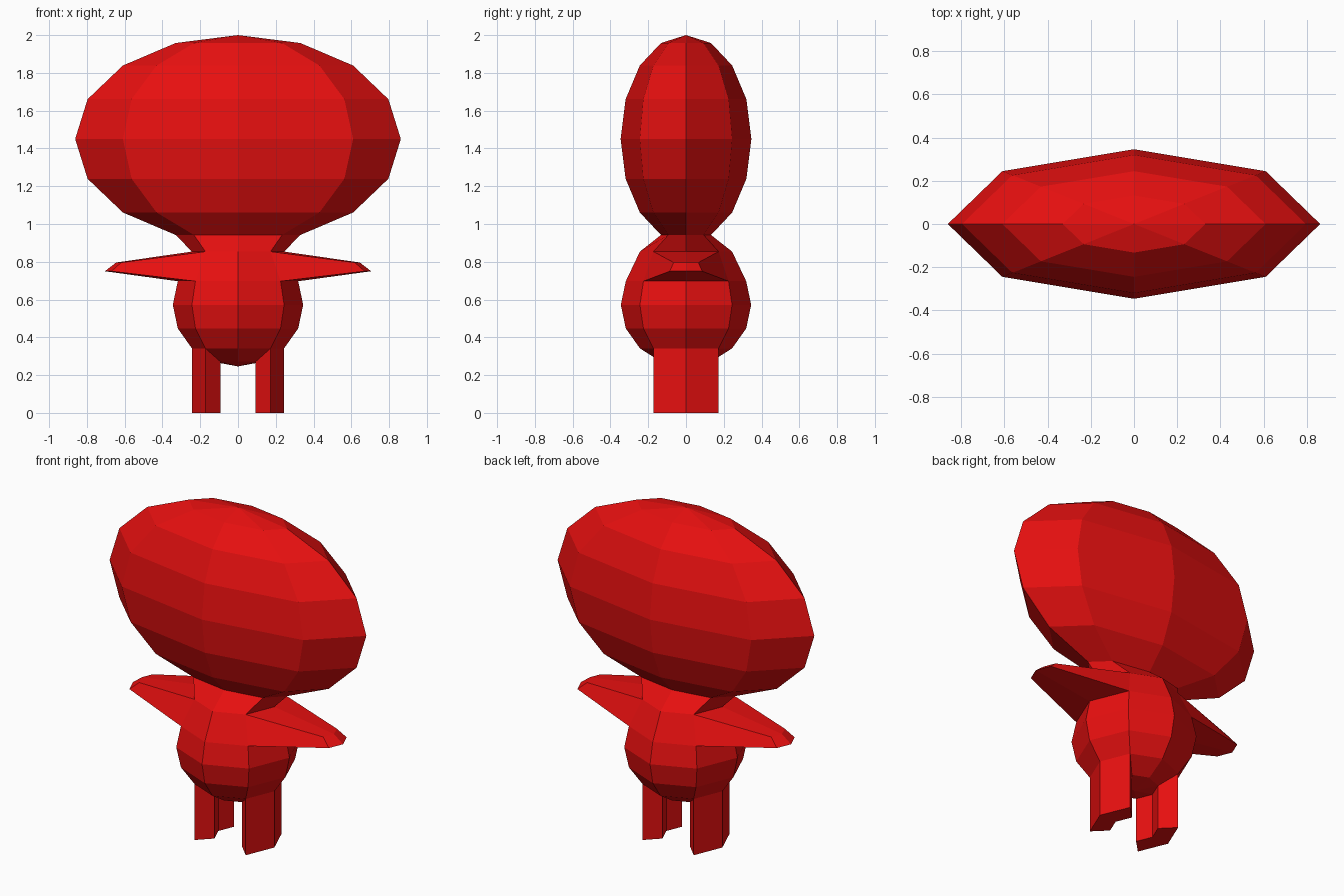
import bpy, bmesh, math

if "Cube" in bpy.data.objects:
    bpy.data.objects.remove(bpy.data.objects["Cube"])

SEG = 8
D = math.sin(math.radians(22.5))
C = math.cos(math.radians(22.5))
H = math.sqrt(0.5)

# (height, x radius, y radius) of each loop, from belly up to crown
BODY_Z, BODY_R, BODY_H = 0.572, 0.345, 0.326
HEAD_Z, HEAD_X, HEAD_Y, HEAD_H = 1.45, 0.862, 0.346, 0.55
rings = [(BODY_Z - c * BODY_H, s * BODY_R, s * BODY_R)
         for c, s in ((C, D), (H, H), (D, C), (0, 1))]
rings += [(0.697, BODY_R * C, BODY_R * C), (0.854, BODY_R * H, BODY_R * H)]
rings += [(HEAD_Z + c * HEAD_H, s * HEAD_X, s * HEAD_Y)
          for c, s in ((-C, D), (-H, H), (-D, C), (0, 1), (D, C), (H, H), (C, D))]

bm = bmesh.new()
loops = [[bm.verts.new((rx * math.cos(i * math.tau / SEG),
                        ry * math.sin(i * math.tau / SEG), z))
          for i in range(SEG)] for z, rx, ry in rings]

# Torso, neck and head as one continuous skin
grid = []
for a, b in zip(loops, loops[1:]):
    grid.append([bm.faces.new((a[i], a[(i + 1) % SEG], b[(i + 1) % SEG], b[i]))
                 for i in range(SEG)])
belly = bm.verts.new((0, 0, BODY_Z - BODY_H))
crown = bm.verts.new((0, 0, HEAD_Z + HEAD_H))
for i in range(SEG):
    j = (i + 1) % SEG
    bm.faces.new((belly, loops[0][j], loops[0][i]))
    bm.faces.new((crown, loops[-1][i], loops[-1][j]))


def pull_out(faces, place):
    """Extrude a group of faces and move the new points with place(co)."""
    new = bmesh.ops.extrude_face_region(bm, geom=faces)["geom"]
    for v in new:
        if isinstance(v, bmesh.types.BMVert):
            v.co = place(v.co.copy())
    old = [f for f in faces if f.is_valid]
    if old:
        bmesh.ops.delete(bm, geom=old, context='FACES')


def leg_end(co):
    return (co.x, co.y, 0)


def arm_end(co):
    # Shrunken copy of the shoulder patch, out at the hand
    k = 0.38
    base, tip, z = (BODY_R * H, 0.645, 0.796) if co.z > 0.8 else (BODY_R * C, 0.705, 0.75)
    x = tip - (base - abs(co.x)) * k
    return (math.copysign(x, co.x), co.y * k, z)


# Legs from the lower belly, arms from the shoulders, on both sides
for side in ((7, 0), (3, 4)):
    pull_out([grid[0][i] for i in side], leg_end)
    pull_out([grid[4][i] for i in side], arm_end)

bmesh.ops.recalc_face_normals(bm, faces=bm.faces[:])
mesh = bpy.data.meshes.new("figure")
bm.to_mesh(mesh)
bm.free()

red = bpy.data.materials.new("red")
red.diffuse_color = (0.8, 0.005, 0.005, 1)
red.use_nodes = True
red.node_tree.nodes["Principled BSDF"].inputs["Base Color"].default_value = red.diffuse_color
mesh.materials.append(red)
figure = bpy.data.objects.new("figure", mesh)
bpy.context.collection.objects.link(figure)
